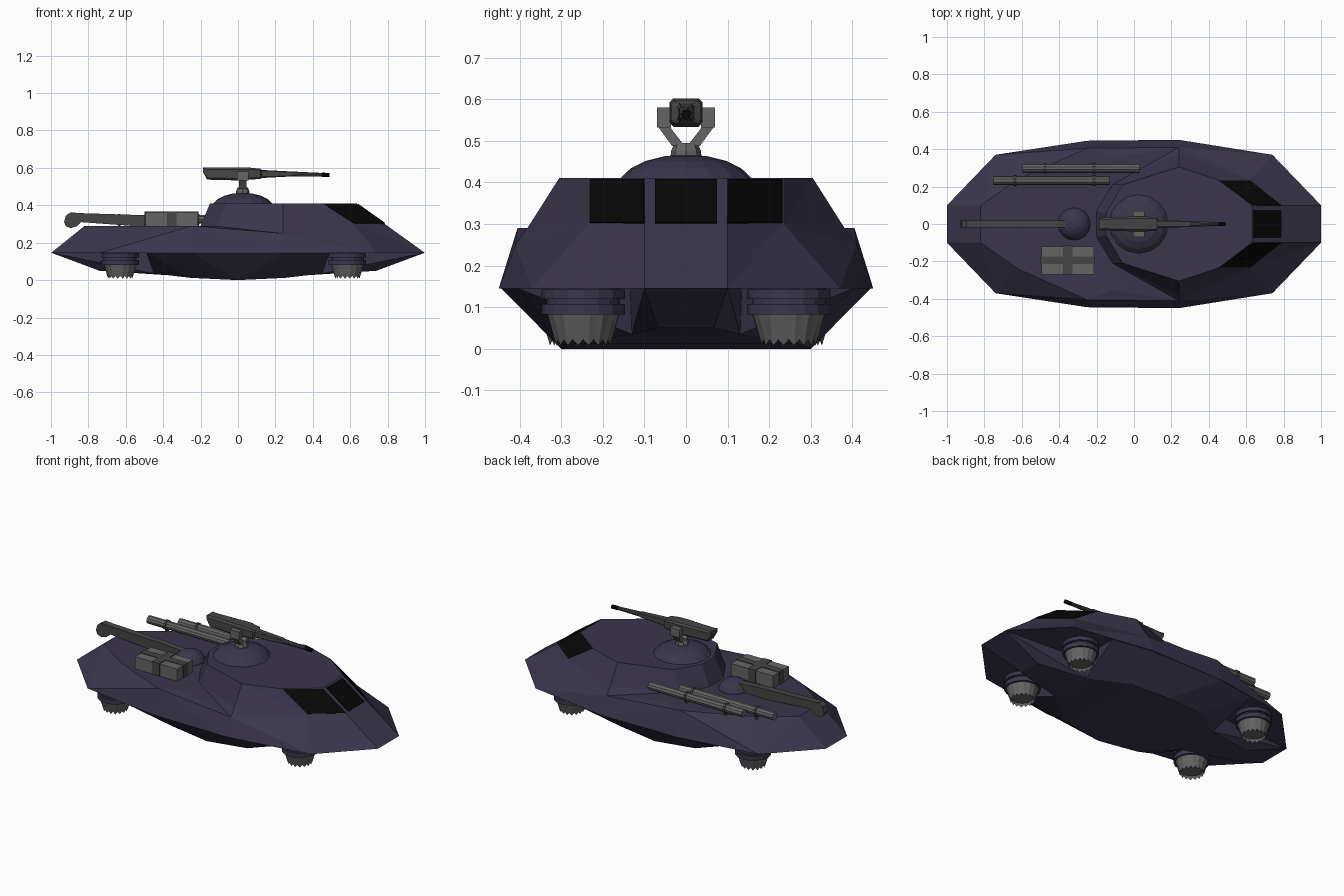
import bpy, bmesh
from math import pi, sin, cos
from mathutils import Vector

if "Cube" in bpy.data.objects:
    bpy.data.objects.remove(bpy.data.objects["Cube"])


def material(name, rgb):
    m = bpy.data.materials.new(name)
    m.diffuse_color = (*rgb, 1)
    m.use_nodes = True
    m.node_tree.nodes["Principled BSDF"].inputs["Base Color"].default_value = m.diffuse_color
    return m


HULL = material("hull_purple", (0.043, 0.037, 0.072))
GLASS = material("window_black", (0.002, 0.002, 0.002))
DARK = material("dark_metal", (0.06, 0.06, 0.06))
METAL = material("grey_metal", (0.13, 0.13, 0.13))


def finish(name, bm, mat):
    bmesh.ops.recalc_face_normals(bm, faces=bm.faces)
    me = bpy.data.meshes.new(name)
    bm.to_mesh(me)
    bm.free()
    me.materials.append(mat)
    ob = bpy.data.objects.new(name, me)
    bpy.context.collection.objects.link(ob)
    return ob


def loft(name, rings, mat):
    """Skin a list of equal-length closed rings of points."""
    bm = bmesh.new()
    rows = [[bm.verts.new(p) for p in r] for r in rings]
    n = len(rows[0])
    for a, b in zip(rows, rows[1:]):
        for i in range(n):
            j = (i + 1) % n
            bm.faces.new((a[i], a[j], b[j], b[i]))
    bm.faces.new(rows[0])
    bm.faces.new(rows[-1])
    return finish(name, bm, mat)


def box(name, x, y, z, mat):
    corners = lambda zz: [(x[0], y[0], zz), (x[1], y[0], zz), (x[1], y[1], zz), (x[0], y[1], zz)]
    return loft(name, [corners(z[0]), corners(z[1])], mat)


def circle_z(cx, cy, z, r, n=16):
    return [(cx + r * cos(2 * pi * i / n), cy + r * sin(2 * pi * i / n), z) for i in range(n)]


def circle_x(x, cy, cz, r, n=10):
    return [(x, cy + r * cos(2 * pi * i / n), cz + r * sin(2 * pi * i / n)) for i in range(n)]


def flip(p):
    return (p[0], -p[1], p[2])


def shell(name, pts, both_ends=False):
    """Convex shell of points mirrored left-right, and end-to-end if asked."""
    bm = bmesh.new()
    for p in pts + ([(-p[0], p[1], p[2]) for p in pts if p[0]] if both_ends else []):
        bm.verts.new(p)
        bm.verts.new(flip(p))
    res = bmesh.ops.convex_hull(bm, input=bm.verts)
    inside = [v for v in res["geom_interior"] if isinstance(v, bmesh.types.BMVert)]
    bmesh.ops.delete(bm, geom=inside, context='VERTS')
    bmesh.ops.dissolve_limit(bm, angle_limit=0.01, verts=bm.verts, edges=bm.edges)
    return finish(name, bm, HULL)


# Upper hull from rim and deck edge; belly and narrow keel leave four corner recesses
rim = [(-1, .1, .145), (-.74, .37, .145), (-.25, .445, .145),
       (.24, .45, .145), (.74, .37, .145), (1, .1, .145)]
deck = [(-.82, .1, .29), (-.62, .24, .29), (-.25, .405, .29), (-.115, .355, .29), (.24, .41, .25)]
shell("hull_body", rim + deck)
shell("belly", [(.49, .405, .146), (.245, .445, .146), (.49, .17, .146),
                (.45, .13, .035), (.25, .27, .012), (0, .3, 0)], True)
shell("keel", [(.998, .1, .146), (.74, .067, .05), (.72, .067, .146),
               (.4, .14, .146), (.45, .13, .035), (0, .12, .002)], True)

# Cabin: raised superstructure running down into the nose
P = dict(C0=(-.2, .07, .29), C1=(-.115, .21, .29), D3=deck[4], E=(.24, .378, .295),
         R4=rim[4], R5=rim[5], W=(.62, .235, .3), X=(.785, .1, .3),
         T0=(-.15, .06, .41), T1=(-.06, .21, .41), T2=(.24, .305, .41),
         T3=(.45, .235, .41), T4=(.63, .1, .41))
bm = bmesh.new()
L = {k: bm.verts.new(p) for k, p in P.items()}
R = {k: bm.verts.new(flip(p)) for k, p in P.items()}
for s in (L, R):
    for f in ("C0 C1 T1 T0", "C1 E T2 T1", "C1 D3 E", "T2 E W", "T2 W T3", "E D3 W",
              "D3 R4 W", "W R4 R5", "W R5 X", "T3 W X T4"):
        bm.faces.new([s[k] for k in f.split()])
top = ["T0", "T1", "T2", "T3", "T4"]
bm.faces.new([L[k] for k in top] + [R[k] for k in reversed(top)])
for a, b in (("C0", "T0"), ("T4", "X"), ("X", "R5")):
    bm.faces.new((L[a], L[b], R[b], R[a]))
finish("cabin", bm, HULL)


# Windows: thin panes just proud of the cabin
def pane(name, pts):
    pts = [Vector(p) for p in pts]
    n = (pts[1] - pts[0]).cross(pts[2] - pts[1]).normalized()
    if n.z < 0:
        n = -n
    loft(name, [[p - n * .01 for p in pts], [p + n * .004 for p in pts]], GLASS)


pane("front_window", [(.64, -.075, .405), (.64, .075, .405), (.785, .075, .302), (.785, -.075, .302)])
side = [(.457, .23, .406), (.634, .1, .406), (.785, .1, .302), (.62, .23, .302)]
pane("left_window", side)
pane("right_window", [flip(p) for p in side])

# Four hover thrusters with collars and a serrated nozzle
for x, w in ((-.63, .262), (.585, .247)):
    for y in (-w, w):
        prof = [(.16, .09), (.142, .09), (.142, .1), (.12, .1), (.12, .088), (.108, .088),
                (.108, .1), (.082, .1), (.082, .05)]
        loft("thruster_collar", [circle_z(x, y, z, r) for z, r in prof], HULL)
        n = 32
        teeth = [(px, py, .008 if i % 2 else .022)
                 for i, (px, py, _) in enumerate(circle_z(x, y, 0, .066, n))]
        loft("thruster_nozzle", [circle_z(x, y, .03, .06, n), teeth,
                                 circle_z(x, y, .085, .088, n)], METAL)


# Domes
def dome(name, cx, z0, r, h, n=16, rows=5):
    rings = [circle_z(cx, 0, z0 + h * sin(t), r * cos(t), n)
             for t in (pi / 2 * i / rows for i in range(rows))]
    rings.append(circle_z(cx, 0, z0 + h, r * .02, n))
    loft(name, rings, HULL)


dome("turret_dome", .025, .385, .165, .082)
dome("crane_dome", -.32, .275, .09, .075)

# Gun mount: post, two slanted arms and side blocks
loft("gun_post", [circle_z(.025, 0, z, r, 8) for z, r in ((.45, .038), (.475, .036), (.495, .028))], METAL)
for s in (-1, 1):
    slab = lambda y, z, w: [(.005, s * y, z), (.045, s * y, z), (.045, s * (y + w), z), (.005, s * (y + w), z)]
    loft("gun_arm", [slab(.003, .487, .03), slab(.04, .535, .028)], METAL)
    box("gun_block", (-.005, .055), sorted((s * .036, s * .07)), (.532, .58), METAL)


# Gun: tapered body with bevelled corners, round barrel, black muzzle
def section(x, w, lo, hi):
    b = min(w, (hi - lo) / 2) * .3
    return [(x, -w, lo + b), (x, -w + b, lo), (x, w - b, lo), (x, w, lo + b),
            (x, w, hi - b), (x, w - b, hi), (x, -w + b, hi), (x, -w, hi - b)]


loft("gun_body", [section(-.188, .032, .58, .602), section(-.165, .034, .537, .602),
                  section(.0, .04, .533, .602), section(.06, .04, .537, .602),
                  section(.12, .036, .541, .595), section(.128, .021, .546, .589),
                  section(.3, .016, .555, .58)], DARK)
loft("gun_barrel", [circle_x(.28, 0, .567, .015), circle_x(.46, 0, .563, .01)], DARK)
loft("gun_muzzle", [circle_x(.45, 0, .563, .012), circle_x(.49, 0, .562, .012)], GLASS)

# Crane boom with a hooked end
boom = [(-.93, .31), (-.92, .345), (-.895, .362), (-.84, .358), (-.5, .347), (-.32, .335),
        (-.32, .29), (-.5, .285), (-.84, .31), (-.86, .288), (-.895, .278), (-.92, .288)]
loft("crane_boom", [[(x, y, z) for x, z in boom] for y in (-.02, .02)], DARK)

# Strapped cargo crate
box("crate", (-.495, -.215), (-.27, -.12), (.285, .363), METAL)
box("crate_strap_across", (-.38, -.33), (-.274, -.116), (.285, .367), DARK)
box("crate_strap_along", (-.499, -.211), (-.215, -.175), (.285, .367), DARK)

# Deck tubes held by clamp rings
for y, x0, x1, clamps in ((.298, -.595, .03, (-.475, -.215)), (.233, -.755, -.13, (-.635, -.215))):
    loft("deck_tube", [circle_x(x0, y, .325, .024), circle_x(x1, y, .325, .024)], METAL)
    for c in clamps:
        loft("tube_clamp", [circle_x(c - .008, y, .325, .029), circle_x(c + .008, y, .325, .029)], DARK)
        box("clamp_foot", (c - .006, c + .006), (y - .012, y + .012), (.25, .305), DARK)
